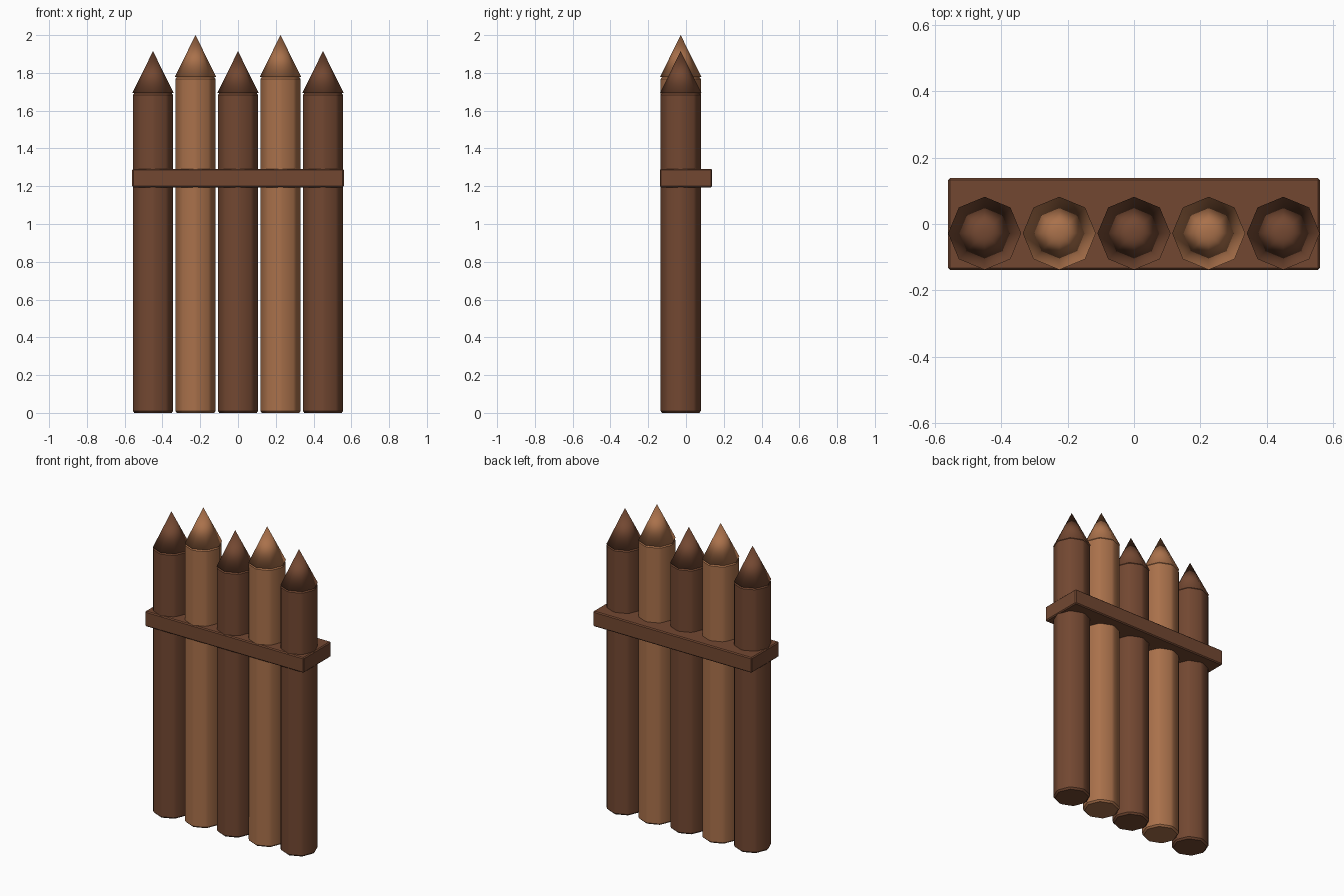
import bpy
import math

cube = bpy.data.objects.get("Cube")
if cube:
    bpy.data.objects.remove(cube, do_unlink=True)


def make_material(name, colour):
    mat = bpy.data.materials.new(name)
    mat.use_nodes = True
    mat.diffuse_color = colour
    bsdf = mat.node_tree.nodes["Principled BSDF"]
    bsdf.inputs["Base Color"].default_value = colour
    bsdf.inputs["Roughness"].default_value = 0.8
    return mat


dark_wood = make_material("dark wood", (0.17, 0.064, 0.031, 1))
light_wood = make_material("light wood", (0.40, 0.165, 0.07, 1))

RADIUS = 0.11
SPACING = 0.225
POLE_Y = -0.028
TIP_HEIGHT = 0.222


def finish(name, mat, bevel=0.0):
    """Name the active part, colour it and soften its edges."""
    obj = bpy.context.object
    obj.name = name
    obj.data.materials.append(mat)
    if bevel:
        mod = obj.modifiers.new("soft edges", "BEVEL")
        mod.width = bevel
        mod.segments = 1
        mod.limit_method = "ANGLE"
        bpy.ops.object.modifier_apply(modifier=mod.name)
    return obj


def add_stake(name, x, height, mat):
    # Eight-sided pole
    shaft = height - TIP_HEIGHT
    bpy.ops.mesh.primitive_cylinder_add(
        vertices=8, radius=RADIUS, depth=shaft, location=(x, POLE_Y, shaft / 2))
    finish(name + "_pole", mat, 0.01)
    bpy.ops.object.shade_smooth_by_angle(angle=math.radians(30))

    # Pointed tip, smooth all over
    bpy.ops.mesh.primitive_cone_add(
        vertices=8, radius1=RADIUS, radius2=0, depth=TIP_HEIGHT,
        location=(x, POLE_Y, height - TIP_HEIGHT / 2))
    finish(name + "_tip", mat)
    bpy.ops.object.shade_smooth()


# Row of stakes, alternating short dark and tall light
for i in range(5):
    tall = i % 2 == 1
    add_stake(f"stake_{i + 1}", (i - 2) * SPACING,
              2.0 if tall else 1.915, light_wood if tall else dark_wood)

# Cross plank tying the stakes together
bpy.ops.mesh.primitive_cube_add(size=1, location=(0, 0, 1.243))
bpy.context.object.scale = (1.12, 0.277, 0.097)
bpy.ops.object.transform_apply(location=False, rotation=False, scale=True)
finish("cross_plank", dark_wood, 0.006)
